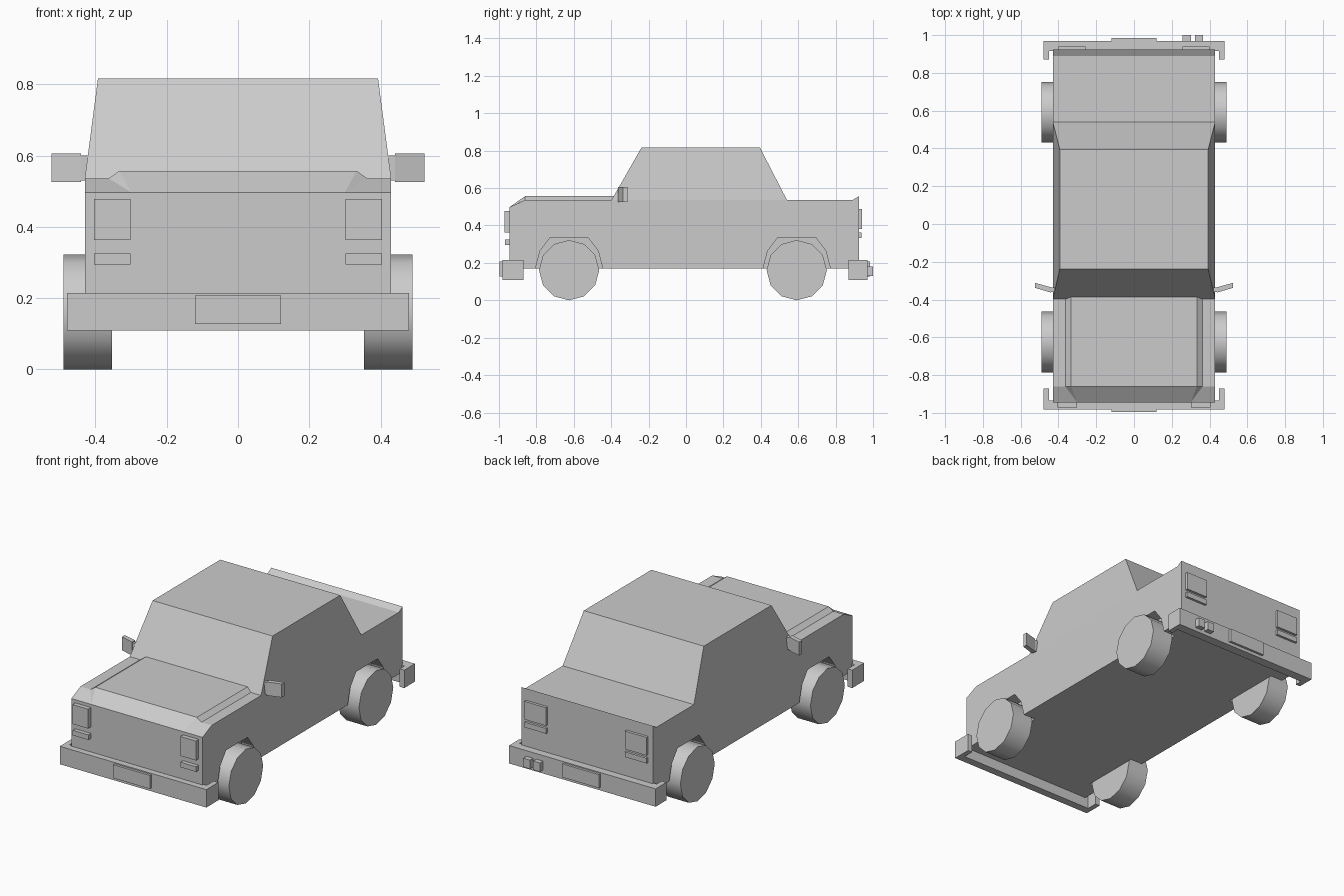
import bpy, bmesh, math
from mathutils import Matrix, Vector

cube = bpy.data.objects.get("Cube")
if cube:
    bpy.data.objects.remove(cube, do_unlink=True)

GREY = (0.6, 0.6, 0.6, 1)
paint = bpy.data.materials.new("plain_grey")
paint.use_nodes = True
paint.diffuse_color = GREY
for node in paint.node_tree.nodes:
    if node.type == 'BSDF_PRINCIPLED':
        node.inputs["Base Color"].default_value = GREY


def finish(name, bm):
    bmesh.ops.recalc_face_normals(bm, faces=bm.faces)
    mesh = bpy.data.meshes.new(name)
    bm.to_mesh(mesh)
    bm.free()
    mesh.materials.append(paint)
    obj = bpy.data.objects.new(name, mesh)
    bpy.context.collection.objects.link(obj)
    return obj


def loft(name, first, second):
    """Solid between two matching rings of points."""
    bm = bmesh.new()
    a = [bm.verts.new(p) for p in first]
    b = [bm.verts.new(p) for p in second]
    bm.faces.new(a)
    bm.faces.new(b)
    n = len(a)
    for i in range(n):
        j = (i + 1) % n
        bm.faces.new((a[i], a[j], b[j], b[i]))
    return finish(name, bm)


def prism(name, profile, x0, x1):
    """Side profile of (y, z) points extruded along x."""
    return loft(name, [(x0, y, z) for y, z in profile], [(x1, y, z) for y, z in profile])


def box(name, x, y, z):
    return prism(name, [(y[0], z[0]), (y[1], z[0]), (y[1], z[1]), (y[0], z[1])], *x)


HALF, BASE, BELT, ROOF = 0.43, 0.17, 0.536, 0.817
FRONT, REAR = -0.945, 0.925
AXLES = {"front": -0.625, "rear": 0.592}
SIDES = {"left": 1, "right": -1}

# Lower body with wheel arches cut in
body = prism("body", [(FRONT, BASE), (REAR, BASE), (REAR, BELT), (-0.86, BELT), (FRONT, 0.497)],
             -HALF, HALF)
arch = [(-0.18, BASE - 0.05), (-0.18, BASE), (-0.155, 0.265), (-0.1, 0.337)]
arch += [(-y, z) for y, z in reversed(arch)]
cutters = []
for end, axle in AXLES.items():
    for side, s in SIDES.items():
        cutter = prism(f"{end}_{side}_arch_cutter", [(axle + y, z) for y, z in arch],
                       s * 0.35, s * 0.6)
        cutter.hide_render = True
        cutters.append(cutter)
        mod = body.modifiers.new("arch", 'BOOLEAN')
        mod.operation = 'DIFFERENCE'
        mod.solver = 'EXACT'
        mod.object = cutter
bpy.context.view_layer.objects.active = body
for mod in list(body.modifiers):
    bpy.ops.object.modifier_apply(modifier=mod.name)
for cutter in cutters:
    bpy.data.objects.remove(cutter, do_unlink=True)


def rectangle(half, y0, y1, z):
    return [(-half, y0, z), (half, y0, z), (half, y1, z), (-half, y1, z)]


# Tapered cabin
loft("cabin", rectangle(HALF, -0.398, 0.54, BELT), rectangle(0.393, -0.238, 0.395, ROOF))

# Raised hood panel, sloping down at the nose and along both sides
bm = bmesh.new()
rows = []
for half, y, z in [(0.3, FRONT, 0.497), (0.363, -0.861, BELT), (0.363, -0.38, BELT),
                   (0.333, -0.38, 0.557), (0.333, -0.86, 0.557)]:
    rows.append([bm.verts.new((s * half, y, z)) for s in (-1, 1)])
nose, low_front, low_back, top_back, top_front = rows
for a, b in [(nose, top_front), (top_front, top_back), (top_back, low_back),
             (low_back, low_front), (low_front, nose)]:
    bm.faces.new((a[0], a[1], b[1], b[0]))
for i in (0, 1):
    bm.faces.new((nose[i], low_front[i], top_front[i]))
    bm.faces.new((low_front[i], low_back[i], top_back[i], top_front[i]))
finish("hood", bm)

# Upturned lip on the trunk
prism("trunk_lip", [(0.89, BELT), (REAR, 0.557), (REAR, BELT)], -HALF, HALF)

# Bumpers wrapped around the corners, with a plate on each
for end, s, wall, outer in (("front", -1, FRONT, 0.982), ("rear", 1, REAR, 0.97)):
    wrap = [(0.48, 0.87), (0.48, outer), (-0.48, outer), (-0.48, 0.87),
            (-0.45, 0.87), (-0.45, abs(wall) - 0.01), (0.45, abs(wall) - 0.01), (0.45, 0.87)]
    loft(f"{end}_bumper", [(x, s * y, 0.109) for x, y in wrap],
         [(x, s * y, 0.215) for x, y in wrap])
    box(f"{end}_plate", (-0.12, 0.12), sorted((s * (outer - 0.02), s * (outer + 0.014))),
        (0.128, 0.208))

# Lamps and wheels on both sides
for side, s in SIDES.items():
    box(f"front_{side}_headlamp", (s * 0.302, s * 0.404), (-0.971, -0.93), (0.363, 0.478))
    box(f"front_{side}_indicator", (s * 0.302, s * 0.404), (-0.969, -0.93), (0.295, 0.325))
    box(f"rear_{side}_tail_lamp", (s * 0.258, s * 0.4), (0.91, 0.941), (0.38, 0.487))
    box(f"rear_{side}_reflector", (s * 0.258, s * 0.4), (0.91, 0.939), (0.332, 0.363))

    for end, axle in AXLES.items():
        rim = [(axle + 0.161 * math.sin(i * math.pi / 6), 0.161 + 0.161 * math.cos(i * math.pi / 6))
               for i in range(12)]
        wheel = prism(f"{end}_{side}_wheel", rim, s * 0.353, s * 0.49)
        bpy.ops.object.select_all(action='DESELECT')
        wheel.select_set(True)
        bpy.context.view_layer.objects.active = wheel
        bpy.ops.object.shade_smooth_by_angle(angle=math.radians(40))

    # Door mirror: swept back head on a short arm
    head = [(0.44, -0.363), (0.523, -0.338), (0.523, -0.312), (0.44, -0.335)]
    loft(f"{side}_mirror", [(s * x, y, 0.526) for x, y in head],
         [(s * x, y, 0.606) for x, y in head])
    box(f"{side}_mirror_arm", (s * 0.41, s * 0.445), (-0.36, -0.335), (0.53, 0.6))

# Twin exhaust tips
for name, x in (("inner_exhaust", 0.257), ("outer_exhaust", 0.322)):
    box(name, (x, x + 0.044), (0.95, 1.0), (0.13, 0.182))
